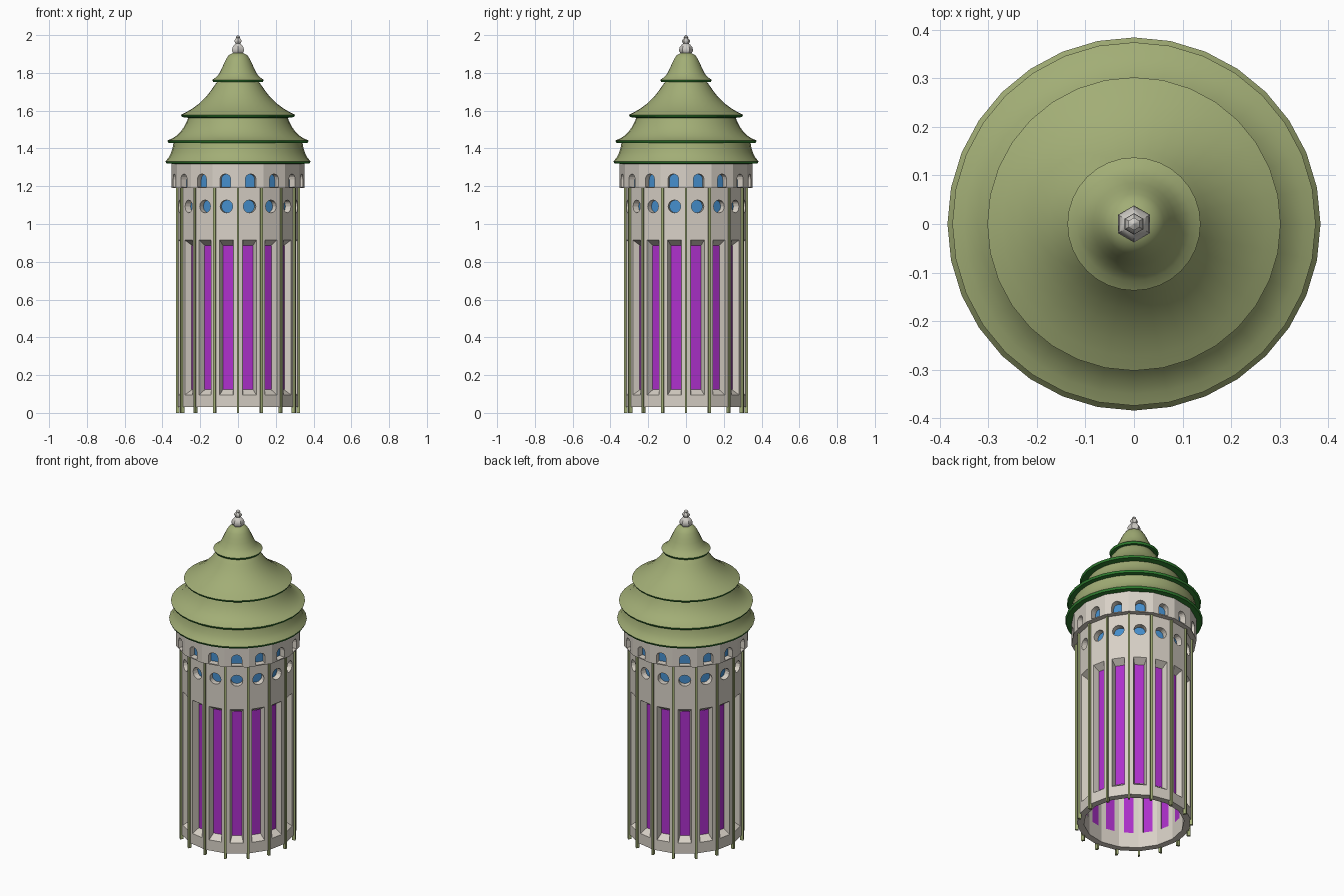
import bpy, bmesh, math
from mathutils import Vector

if "Cube" in bpy.data.objects:
    bpy.data.objects.remove(bpy.data.objects["Cube"])

def mat(name, r, g, b):
    m = bpy.data.materials.new(name)
    m.diffuse_color = (r, g, b, 1)
    m.use_nodes = True
    m.node_tree.nodes["Principled BSDF"].inputs["Base Color"].default_value = m.diffuse_color
    return m

STONE = mat("pale_stone", .69, .64, .57)
OLIVE = mat("olive_roof", .36, .42, .18)
GREEN = mat("deep_green_rim", .03, .22, .03)
PURPLE = mat("purple_glass", .42, .03, .60)
BLUE = mat("blue_glass", .06, .27, .60)
GREY = mat("finial_grey", .62, .60, .56)
N = 16
STEP = 2 * math.pi / N
HALF = math.tan(STEP / 2)

def finish(name, bm, mats, angle=None):
    bmesh.ops.remove_doubles(bm, verts=bm.verts, dist=1e-5)
    bmesh.ops.recalc_face_normals(bm, faces=bm.faces)
    me = bpy.data.meshes.new(name)
    bm.to_mesh(me)
    bm.free()
    for m in mats:
        me.materials.append(m)
    ob = bpy.data.objects.new(name, me)
    bpy.context.collection.objects.link(ob)
    if angle:
        bpy.ops.object.select_all(action='DESELECT')
        ob.select_set(True)
        bpy.context.view_layer.objects.active = ob
        bpy.ops.object.shade_smooth_by_angle(angle=math.radians(angle))
    return ob

# sixteen points round a unit square, corners included
SQ = ([(-1 + i / 2, -1) for i in range(4)] + [(1, -1 + i / 2) for i in range(4)]
      + [(1 - i / 2, 1) for i in range(4)] + [(-1, 1 - i / 2) for i in range(4)])

def hole(kind, hw, hh):
    pts = []
    for u, v in SQ:
        k = math.hypot(u, v)
        if kind == "rect" or (kind == "arch" and v <= 0):
            pts.append((hw * u, hh * v))
        else:
            pts.append((hw * u / k, hw * v / k))
    return pts

def place(a, r, x, z):
    # point on the wall plane at distance r, facing angle a
    return Vector((r * math.cos(a) - x * math.sin(a), r * math.sin(a) + x * math.cos(a), z))

def wall(bm, glass, r_out, r_in, z0, z1, zc, h_out, h_in, bottom, top):
    """Ring of panels, each with an opening closed by glass at its inner side."""
    for k in range(N):
        a = (k + .5) * STEP
        zs = [z0 if v == -1 else z1 if v == 1 else zc + v * ((z1 - zc) if v > 0 else (zc - z0)) for u, v in SQ]
        def ring(pts):
            return [bm.verts.new(p) for p in pts]
        A = ring([place(a, r_out, u * r_out * HALF, z) for (u, v), z in zip(SQ, zs)])
        B = ring([place(a, r_out, x, zc + z) for x, z in h_out])
        C = ring([place(a, r_in, x, zc + z) for x, z in h_in])
        D = ring([place(a, r_in, u * r_in * HALF, z) for (u, v), z in zip(SQ, zs)])
        for i in range(16):
            j = (i + 1) % 16
            for P, Q in ((A, B), (B, C), (C, D)):
                bm.faces.new((P[i], P[j], Q[j], Q[i]))
            if (bottom and i < 4) or (top and 8 <= i < 12):
                bm.faces.new((D[i], D[j], A[j], A[i]))
        glass.faces.new([glass.verts.new(place(a, r_in + .002, x, zc + z)) for x, z in h_in])

# tower body: tall windows below, round windows above
body, tall, rnd = bmesh.new(), bmesh.new(), bmesh.new()
wall(body, tall, .314, .275, .03, .96, .505, hole("rect", .037, .41),
     hole("rect", .027, .382), True, False)
wall(body, rnd, .314, .277, .96, 1.19, 1.093, hole("round", .034, 0),
     hole("round", .034, 0), False, True)
finish("tower_body", body, [STONE])
finish("tall_window_glass", tall, [PURPLE])
finish("round_window_glass", rnd, [BLUE])

# overhanging gallery with arched openings
gal, arch = bmesh.new(), bmesh.new()
wall(gal, arch, .344, .305, 1.19, 1.325, 1.236, hole("arch", .029, .04),
     hole("arch", .029, .04), True, True)
finish("arched_gallery", gal, [STONE])
finish("arch_glass", arch, [BLUE])

# thin ribs on the corners
ribs = bmesh.new()
for k in range(N):
    a = k * STEP
    vs = [ribs.verts.new(place(a, r, x, z)) for z in (0, 1.2)
          for r, x in ((.31, -.006), (.329, -.006), (.329, .006), (.31, .006))]
    for f in ((0, 1, 2, 3), (4, 5, 6, 7), (0, 1, 5, 4), (1, 2, 6, 5), (2, 3, 7, 6), (3, 0, 4, 7)):
        ribs.faces.new([vs[i] for i in f])
finish("corner_ribs", ribs, [OLIVE])

def lathe(name, prof, seg, mats, angle=None, green=()):
    bm = bmesh.new()
    rings = [[bm.verts.new((r * math.sin(2 * math.pi * i / seg), r * math.cos(2 * math.pi * i / seg), z))
              for i in range(seg)] for r, z in prof]
    for s in range(len(prof) - 1):
        for i in range(seg):
            j = (i + 1) % seg
            f = bm.faces.new((rings[s][i], rings[s][j], rings[s + 1][j], rings[s + 1][i]))
            f.material_index = 1 if s in green else 0
    return finish(name, bm, mats, angle)

# stepped bell roof: each tier ends in a rim with a green underside
tiers = [
    [(.0005, 1.908), (.028, 1.905), (.048, 1.895), (.062, 1.875), (.074, 1.85),
     (.085, 1.825), (.10, 1.795), (.118, 1.775), (.137, 1.763)],
    [(.108, 1.755), (.12, 1.74), (.134, 1.72), (.152, 1.694), (.175, 1.667),
     (.205, 1.638), (.24, 1.612), (.272, 1.593), (.302, 1.578)],
    [(.263, 1.562), (.272, 1.54), (.285, 1.515), (.302, 1.491), (.325, 1.468), (.35, 1.452), (.374, 1.442)],
    [(.342, 1.428), (.346, 1.405), (.354, 1.378), (.366, 1.353), (.384, 1.332)]]
prof, green = [], []
for t in tiers:
    prof += t
    r, z = t[-1]
    prof.append((r - .006, z - .012))
    green += [len(prof) - 2, len(prof) - 1]
prof.append((.33, 1.318))
lathe("tiered_roof", prof, 32, [OLIVE, GREEN], 35, green)

# six-sided finial
lathe("finial", [(.02, 1.895), (.03, 1.905), (.038, 1.918), (.034, 1.935), (.022, 1.95), (.014, 1.955),
                 (.022, 1.966), (.021, 1.974), (.011, 1.984), (.013, 1.99), (.0005, 2.0)], 6, [GREY], 40)
